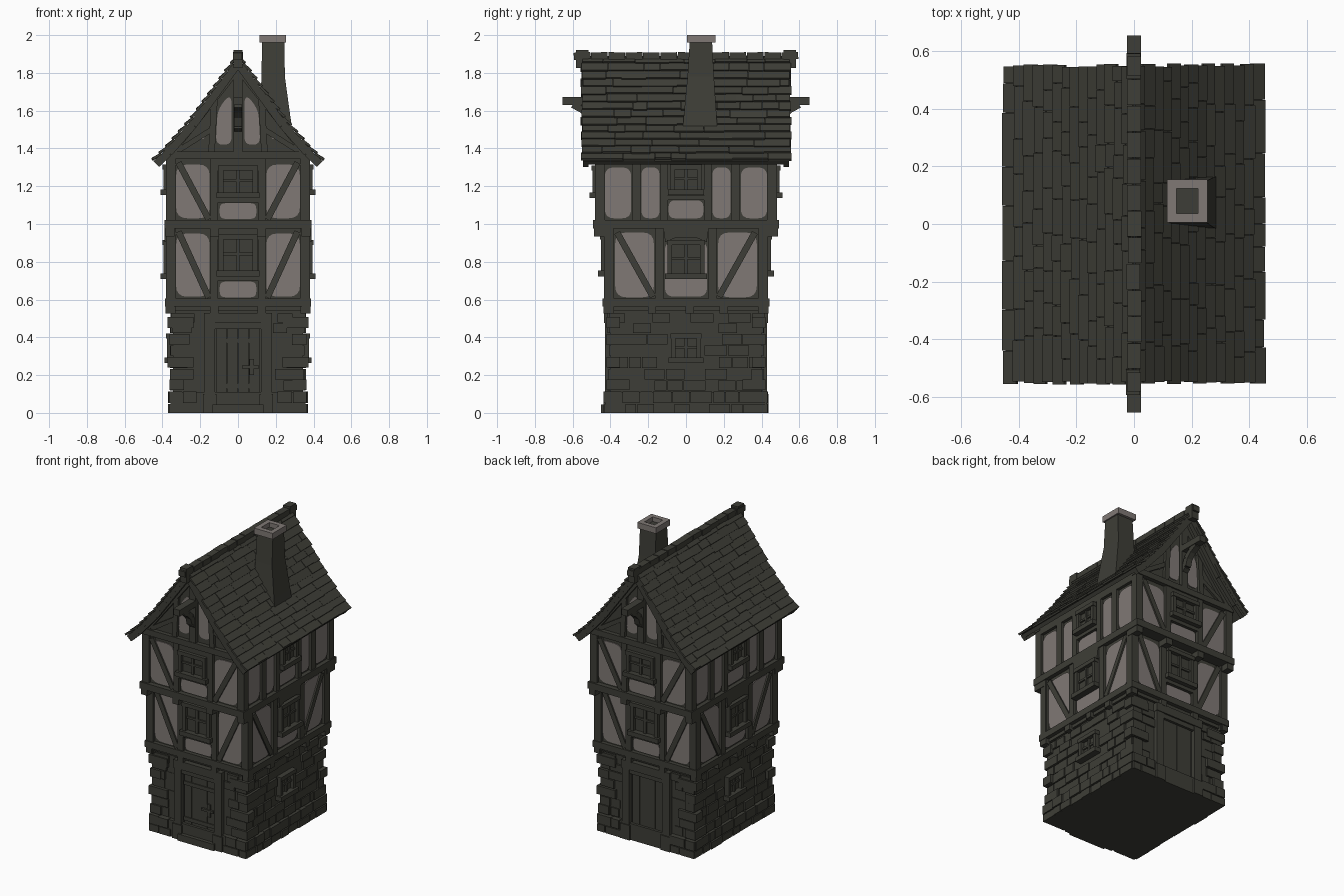
import bpy, bmesh, math, random
from mathutils import Matrix, Vector

random.seed(4)
R = random.uniform


def material(name, col):
    m = bpy.data.materials.new(name)
    m.diffuse_color = (*col, 1)
    return m


DARK = material("dark weathered wood and stone", (0.048, 0.048, 0.038))
PLASTER = material("grey plaster", (0.215, 0.19, 0.178))


def finish(bm, name, mat=DARK):
    bmesh.ops.recalc_face_normals(bm, faces=bm.faces[:])
    me = bpy.data.meshes.new(name)
    bm.to_mesh(me)
    bm.free()
    me.materials.append(mat)
    ob = bpy.data.objects.new(name, me)
    bpy.context.collection.objects.link(ob)


# Wall space: u runs along the wall, o points outward, z is up
def wall(angle):
    return Matrix.Rotation(math.radians(angle), 4, 'Z') @ Matrix.Diagonal((1, -1, 1, 1))


FRONT, RIGHT, BACK, LEFT = [wall(a) for a in (0, 90, 180, -90)]
WORLD = Matrix.Identity(4)


def box(bm, M, u0, u1, o0, o1, z0, z1):
    c = Matrix.Translation(((u0 + u1) / 2, (o0 + o1) / 2, (z0 + z1) / 2))
    bmesh.ops.create_cube(bm, size=1, matrix=M @ c @ Matrix.Diagonal((u1 - u0, o1 - o0, z1 - z0, 1)))


def bar(bm, M, p, q, w, o0, o1):
    d = Vector((q[0] - p[0], 0, q[1] - p[1]))
    c = Matrix.Translation(((p[0] + q[0]) / 2, (o0 + o1) / 2, (p[1] + q[1]) / 2))
    r = Matrix.Rotation(-math.atan2(d.z, d.x), 4, 'Y')
    bmesh.ops.create_cube(bm, size=1, matrix=M @ c @ r @ Matrix.Diagonal((d.length, o1 - o0, w, 1)))


def prism(bm, M, pts, o0, o1):
    f = bm.faces.new([bm.verts.new(M @ Vector((u, o0, z))) for u, z in pts])
    g = bmesh.ops.extrude_face_region(bm, geom=[f])["geom"]
    d = M.to_3x3() @ Vector((0, o1 - o0, 0))
    bmesh.ops.translate(bm, verts=[v for v in g if isinstance(v, bmesh.types.BMVert)], vec=d)


def plate(bm, M, pts, o, r=0.035):
    # thin plaster panel with rounded corners
    out = []
    for i, p in enumerate(pts):
        p, a, b = Vector(p), Vector(pts[i - 1]), Vector(pts[(i + 1) % len(pts)])
        a = p + (a - p).normalized() * min(r, (a - p).length * 0.45)
        b = p + (b - p).normalized() * min(r, (b - p).length * 0.45)
        for t in (0, 0.25, 0.5, 0.75, 1):
            out.append(a * (1 - t) ** 2 + p * 2 * t * (1 - t) + b * t * t)
    prism(bm, M, out, o - 0.002, o + 0.006)


def rect(u0, u1, z0, z1):
    return [(u0, z0), (u1, z0), (u1, z1), (u0, z1)]


def window(bm, M, hw, z0, z1, o):
    box(bm, M, -hw, hw, o - 0.02, o + 0.008, z0, z1)
    for s in (-1, 1):
        box(bm, M, s * hw - 0.012, s * hw + 0.012, o, o + 0.03, z0 - 0.01, z1 + 0.01)
    box(bm, M, -hw - 0.015, hw + 0.015, o, o + 0.035, z1 - 0.012, z1 + 0.014)
    box(bm, M, -hw - 0.025, hw + 0.025, o, o + 0.045, z0 - 0.022, z0 + 0.008)
    box(bm, M, -0.008, 0.008, o, o + 0.02, z0, z1)
    zm = z0 + (z1 - z0) * 0.52
    box(bm, M, -hw, hw, o, o + 0.018, zm - 0.007, zm + 0.007)


# Solid cores of the three floors and the gable
bm = bmesh.new()
box(bm, WORLD, -0.345, 0.345, -0.4, 0.4, 0, 0.54)
box(bm, WORLD, -0.36, 0.36, -0.415, 0.415, 0.54, 1.0)
box(bm, WORLD, -0.36, 0.36, -0.46, 0.46, 0.98, 1.37)
prism(bm, WORLD, [(-0.36, 1.33), (0.36, 1.33), (0.36, 1.38), (0.24, 1.52), (0, 1.86),
                  (-0.24, 1.52), (-0.36, 1.38)], -0.46, 0.46)
finish(bm, "house_walls")

# Stone ground floor: plinth, coursed blocks, quoins
bm = bmesh.new()
box(bm, WORLD, -0.357, 0.357, -0.425, 0.425, 0, 0.11)
for M, h, d, opening in ((FRONT, 0.345, 0.4, (0.16, -1, 0.53)), (BACK, 0.345, 0.4, (0.16, -1, 0.53)),
                         (RIGHT, 0.4, 0.345, (0.09, 0.25, 0.43)), (LEFT, 0.4, 0.345, (0.09, 0.25, 0.43))):
    rows = [0, 0.05, 0.115, 0.175, 0.235, 0.3, 0.36, 0.42, 0.475, 0.53]
    for i, (z0, z1) in enumerate(zip(rows, rows[1:])):
        low = i < 2
        e = h + (0.02 if low else 0.008)
        u = -e
        while u < e - 0.01:
            v = u + R(0.06, 0.13)
            v = e if v > e - 0.05 else v
            hw, a, b = opening
            if not (u < hw and v > -hw and z1 > a and z0 < b):
                o = R(0.018, 0.026) + (0.012 if d > 0.38 else 0) if low else R(0.002, 0.016)
                box(bm, M, u + 0.003, v - 0.003, d - 0.02, d + o, z0 + (0.003 if i else 0), z1 - 0.003)
            u = v
for sx in (-1, 1):
    for sy in (-1, 1):
        for k, z in enumerate((0.12, 0.24, 0.36, 0.45)):
            a, b = (0.13, 0.07) if k % 2 else (0.08, 0.12)
            box(bm, WORLD, *sorted((sx * (0.365 - a), sx * (0.362 + 0.01 * (k % 2)))),
                *sorted((sy * (0.42 - b), sy * 0.42)), z, z + 0.057)
finish(bm, "stone_blocks")

# Door surrounds and doors on both gable ends
bm = bmesh.new()
for M in (FRONT, BACK):
    for s in (-1, 1):
        box(bm, M, s * 0.15 - 0.027, s * 0.15 + 0.027, 0.39, 0.43, 0, 0.5)
        box(bm, M, s * 0.15 - 0.035, s * 0.15 + 0.035, 0.39, 0.437, 0, 0.1)
    box(bm, M, -0.18, 0.18, 0.39, 0.435, 0.475, 0.53)
    box(bm, M, -0.13, 0.13, 0.39, 0.425, 0.445, 0.475)
box(bm, FRONT, -0.135, 0.135, 0.39, 0.45, 0, 0.045)
finish(bm, "door_surrounds")
bm = bmesh.new()
for M in (FRONT, BACK):
    for i in range(4):
        box(bm, M, -0.115 + i * 0.0575, -0.06 + i * 0.0575, 0.39, 0.408, 0.04, 0.445)
for z in (0.13, 0.37):
    box(bm, FRONT, -0.115, 0.11, 0.4, 0.415, z, z + 0.025)
finish(bm, "doors")
bm = bmesh.new()
box(bm, FRONT, 0.06, 0.085, 0.4, 0.418, 0.2, 0.285)
box(bm, FRONT, 0.02, 0.11, 0.41, 0.424, 0.235, 0.25)
finish(bm, "door_handle")

# Timber frame, plaster panels and windows
tim, pla, win = bmesh.new(), bmesh.new(), bmesh.new()
for M in (FRONT, BACK):
    for z0, z1, d in ((0.6, 0.98, 0.415), (1.015, 1.345, 0.46)):
        o = d + 0.02
        for s in (-1, 1):
            box(tim, M, s * 0.355 - 0.026, s * 0.355 + 0.026, d - 0.03, o, z0, z1)
            box(tim, M, s * 0.126 - 0.02, s * 0.126 + 0.02, d - 0.01, o, z0, z1)
            bar(tim, M, (s * 0.315, z1 - 0.02), (s * 0.155, z0 + 0.01), 0.034, d - 0.01, o - 0.004)
            plate(pla, M, rect(s * 0.328, s * 0.15, z0 + 0.015, z1 - 0.03), d, 0.06)
        zs = z0 + 0.1
        box(tim, M, -0.12, 0.12, d - 0.01, o, zs, zs + 0.025)
        plate(pla, M, rect(-0.097, 0.097, z0 + 0.012, zs - 0.005), d, 0.03)
        window(win, M, 0.09, zs + 0.045, z1 - 0.05, d + 0.005)
        box(tim, M, -0.12, 0.12, d - 0.01, o - 0.002, z1 - 0.04, z1)
    # gable framing
    box(tim, M, -0.385, 0.385, 0.44, 0.488, 1.345, 1.385)
    box(tim, M, -0.024, 0.024, 0.45, 0.485, 1.38, 1.86)
    for s in (-1, 1):
        bar(tim, M, (s * 0.14, 1.38), (s * 0.125, 1.66), 0.034, 0.45, 0.48)
        bar(tim, M, (s * 0.33, 1.38), (s * 0.14, 1.5), 0.028, 0.45, 0.476)
        bar(tim, M, (s * 0.36, 1.37), (s * 0.02, 1.8), 0.04, 0.45, 0.482)
        plate(pla, M, [(s * 0.034, 1.42), (s * 0.118, 1.42), (s * 0.108, 1.6), (s * 0.06, 1.67),
                       (s * 0.034, 1.67)], 0.46, 0.04)
        plate(pla, M, rect(s * 0.178, s * 0.205, 1.45, 1.48), 0.46, 0.01)
    # jetty joist ends
    for u in (-0.36, -0.125, 0.125, 0.36):
        box(tim, M, u - 0.024, u + 0.024, 0.4, 0.487, 0.935, 0.98)
        box(tim, M, u - 0.022, u + 0.022, 0.38, 0.437, 0.525, 0.57)
for M in (RIGHT, LEFT):
    d, o = 0.36, 0.38
    # middle floor with braces
    for s in (-1, 1):
        box(tim, M, s * 0.408 - 0.027, s * 0.408 + 0.027, d - 0.03, o, 0.6, 0.98)
        box(tim, M, s * 0.142 - 0.022, s * 0.142 + 0.022, d - 0.01, o, 0.6, 0.98)
        bar(tim, M, (s * 0.365, 0.955), (s * 0.175, 0.615), 0.034, d - 0.01, o - 0.004)
        plate(pla, M, rect(s * 0.375, s * 0.17, 0.612, 0.955), d, 0.06)
    plate(pla, M, rect(-0.112, 0.112, 0.615, 0.91), d, 0.05)
    window(win, M, 0.085, 0.73, 0.9, d + 0.005)
    prism(tim, M, [(-0.11, 0.905), (-0.06, 0.925), (0.06, 0.925), (0.11, 0.905), (0.12, 0.975),
                   (-0.12, 0.975)], d - 0.01, o + 0.008)
    # top floor with posts
    for s in (-1, 1):
        for u, w in ((0.457, 0.024), (0.262, 0.024), (0.115, 0.02)):
            box(tim, M, s * u - w, s * u + w, d - 0.03, o, 1.015, 1.36)
        plate(pla, M, rect(s * 0.43, s * 0.29, 1.03, 1.3), d, 0.05)
        plate(pla, M, rect(s * 0.236, s * 0.14, 1.03, 1.3), d, 0.04)
    box(tim, M, -0.48, 0.48, d - 0.01, o, 1.315, 1.36)
    plate(pla, M, rect(-0.092, 0.092, 1.03, 1.125), d, 0.035)
    box(tim, M, -0.1, 0.1, d - 0.01, o, 1.128, 1.15)
    window(win, M, 0.07, 1.175, 1.3, d + 0.005)
    # joist ends and small stone-floor window
    for u in (-0.408, -0.18, 0.02, 0.2, 0.408):
        box(tim, M, u - 0.022, u + 0.022, 0.33, 0.383, 0.525, 0.57)
    window(win, M, 0.068, 0.285, 0.405, 0.345)
# ring beams between the floors
box(tim, WORLD, -0.386, 0.386, -0.442, 0.442, 0.562, 0.605)
box(tim, WORLD, -0.388, 0.388, -0.493, 0.493, 0.975, 1.02)
finish(tim, "timber_frame")
finish(pla, "plaster_panels", PLASTER)
finish(win, "windows")

# Roof slab with flared eaves
prof = [(0, 1.885), (0.25, 1.545), (0.38, 1.397), (0.447, 1.333)]
inner = [(0, 1.845), (0.235, 1.522), (0.365, 1.375), (0.43, 1.315)]
bm = bmesh.new()
for s in (-1, 1):
    prism(bm, WORLD, [(s * x, z) for x, z in prof + inner[::-1]], -0.545, 0.545)
    for y in (-1, 1):  # barge boards
        for p, q in zip(inner, inner[1:]):
            bar(bm, WORLD, (s * p[0], p[1]), (s * q[0], q[1]), 0.035, y * 0.53 - 0.014, y * 0.53 + 0.014)
finish(bm, "roof_slab")

# Roof shingles laid in rows down the curve
pv = [Vector((x, 0, z)) for x, z in prof]
total = sum((b - a).length for a, b in zip(pv, pv[1:]))


def on_roof(s):
    for a, b in zip(pv, pv[1:]):
        length = (b - a).length
        if s <= length or b is pv[-1]:
            return a + (b - a) * (s / length)
        s -= length


bm = bmesh.new()
ROWS = 14
for side in (-1, 1):
    for i in range(ROWS):
        y = -0.555 + R(-0.005, 0.008)
        while y < 0.54:
            v = y + R(0.07, 0.2)
            v = 0.555 + R(-0.008, 0.005) if v > 0.5 else v
            a = on_roof(max(0, (i - 0.1) * total / ROWS))
            b = on_roof((i + 1) * total / ROWS + R(-0.006, 0.003))
            t = (b - a).normalized()
            n = Vector((-t.z, 0, t.x))
            a, b = a + n * 0.001, b + n * R(0.008, 0.013)
            c = (a + b) / 2
            t = (b - a).normalized()
            n = Vector((-t.z, 0, t.x))
            m = Matrix(((t.x, 0, n.x, c.x), (0, 1, 0, (y + v) / 2), (t.z, 0, n.z, c.z), (0, 0, 0, 1)))
            m = Matrix.Diagonal((side, 1, 1, 1)) @ m
            bmesh.ops.create_cube(bm, size=1, matrix=m @ Matrix.Diagonal(((b - a).length, v - y - 0.002, 0.012, 1)))
            y = v
finish(bm, "roof_shingles")

# Ridge caps
bm = bmesh.new()
for i in range(13):
    y = -0.55 + i * 1.1 / 12
    m = Matrix.Translation((R(-0.003, 0.003), y, 1.89)) @ Matrix.Rotation(R(-0.06, 0.06), 4, 'X')
    bmesh.ops.create_cube(bm, size=1, matrix=m @ Matrix.Diagonal((0.048, 0.088, 0.038, 1)))
for s in (-1, 1):
    box(bm, WORLD, -0.025, 0.025, s * 0.55 - 0.033, s * 0.55 + 0.033, 1.825, 1.922)
finish(bm, "ridge_caps")

# Hoist beams with curved brackets
bm = bmesh.new()
SIDEWAYS = Matrix.Rotation(math.radians(90), 4, 'Z')
box(bm, WORLD, -0.024, 0.024, -0.655, 0.655, 1.63, 1.672)
for s in (-1, 1):
    pts = [(s * 0.47, 1.5), (s * 0.5, 1.52), (s * 0.515, 1.57), (s * 0.55, 1.605), (s * 0.6, 1.632)]
    for p, q in zip(pts, pts[1:]):
        bar(bm, SIDEWAYS, p, q, 0.035, -0.02, 0.02)
finish(bm, "hoist_beams")

# Chimney shaft, tapering upward, and its cap
bm = bmesh.new()
rings = []
for x0, x1, y0, y1, z in ((0.11, 0.295, -0.02, 0.168, 1.45), (0.118, 0.277, -0.012, 0.162, 1.57),
                          (0.124, 0.248, 0.008, 0.148, 1.78), (0.128, 0.246, 0.02, 0.138, 1.97)):
    rings.append([bm.verts.new(p) for p in ((x0, y0, z), (x1, y0, z), (x1, y1, z), (x0, y1, z))])
for a, b in zip(rings, rings[1:]):
    for i in range(4):
        bm.faces.new((a[i], a[(i + 1) % 4], b[(i + 1) % 4], b[i]))
bm.faces.new(rings[0])
bm.faces.new(rings[-1])
finish(bm, "chimney_shaft")
bm = bmesh.new()
for x0, x1, y0, y1 in ((0.115, 0.147, 0.005, 0.155), (0.223, 0.255, 0.005, 0.155),
                       (0.147, 0.223, 0.005, 0.037), (0.147, 0.223, 0.123, 0.155)):
    box(bm, WORLD, x0, x1, y0, y1, 1.96, 2.0)
finish(bm, "chimney_cap", PLASTER)
